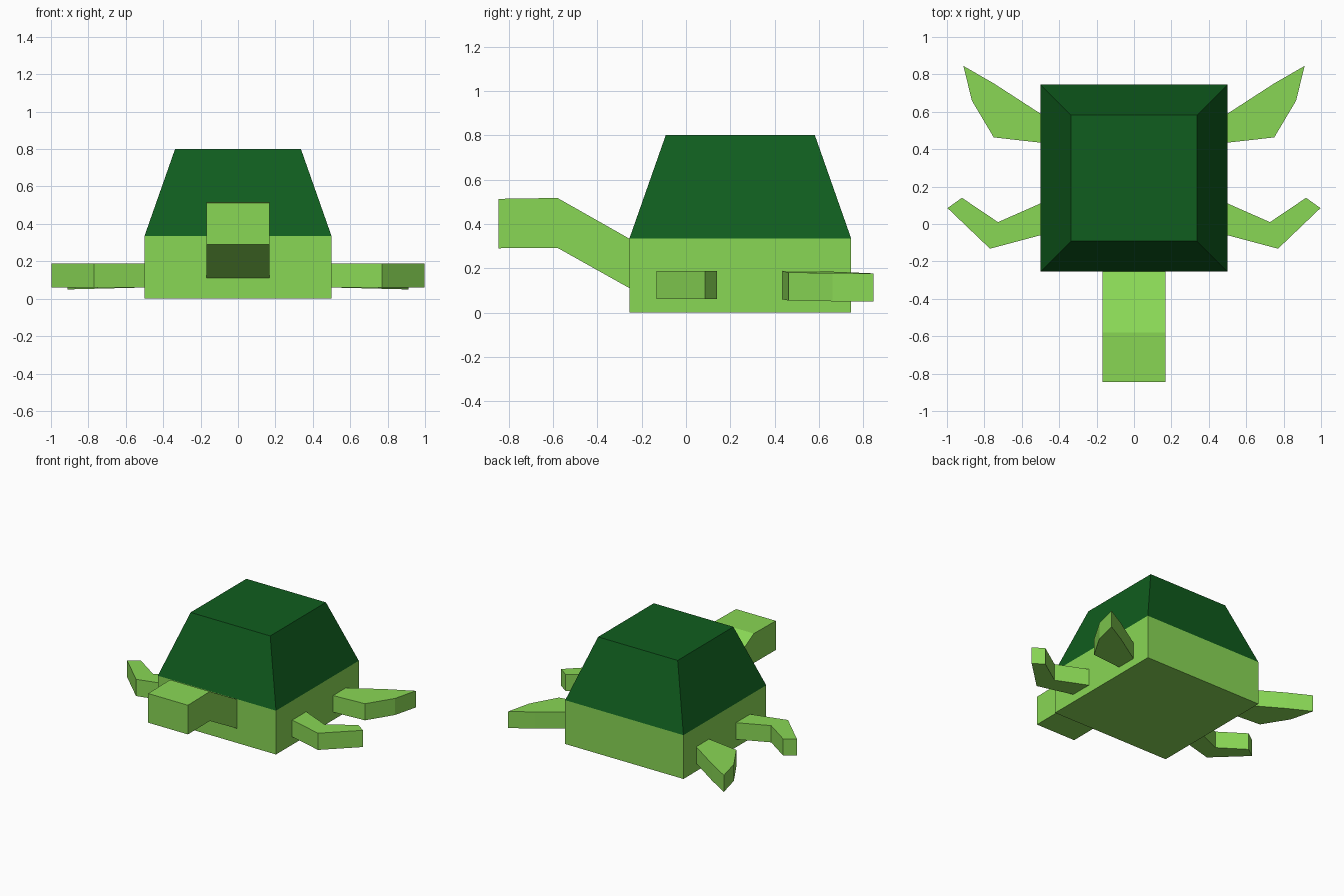
import bpy, bmesh
from mathutils import Vector

if "Cube" in bpy.data.objects:
    bpy.data.objects.remove(bpy.data.objects["Cube"])


def material(name, colour):
    mat = bpy.data.materials.new(name)
    mat.diffuse_color = (*colour, 1)
    mat.use_nodes = True
    mat.node_tree.nodes["Principled BSDF"].inputs["Base Color"].default_value = mat.diffuse_color
    return mat


SKIN = material("skin_green", (0.25, 0.68, 0.09))
SHELL = material("shell_green", (0.005, 0.11, 0.013))


def prism(name, outline, offset, mat, top_scale=1.0, mirror=False):
    """Extrude a 3D outline along an offset, optionally tapering the end."""
    bm = bmesh.new()
    base = bm.faces.new([bm.verts.new(p) for p in outline])
    res = bmesh.ops.extrude_face_region(bm, geom=[base], use_keep_orig=True)
    end = [v for v in res["geom"] if isinstance(v, bmesh.types.BMVert)]
    centre = sum((v.co for v in end), Vector()) / len(end)
    for v in end:
        v.co = centre + (v.co - centre) * top_scale + Vector(offset)
    bmesh.ops.recalc_face_normals(bm, faces=bm.faces)
    mesh = bpy.data.meshes.new(name)
    bm.to_mesh(mesh)
    bm.free()
    mesh.materials.append(mat)
    obj = bpy.data.objects.new(name, mesh)
    bpy.context.collection.objects.link(obj)
    if mirror:
        obj.modifiers.new("mirror", 'MIRROR').use_axis[0] = True
    return obj


# Body block and tapered shell
def square(z):
    return [(-0.5, -0.255, z), (0.5, -0.255, z), (0.5, 0.745, z), (-0.5, 0.745, z)]


prism("body", square(0), (0, 0, 0.335), SKIN)
prism("shell", square(0.335), (0, 0, 0.465), SHELL, top_scale=0.673)

# Neck and head from one side profile (y, z)
side = [(-0.255, 0.11), (-0.255, 0.333), (-0.58, 0.517),
        (-0.845, 0.513), (-0.845, 0.29), (-0.58, 0.292)]
prism("neck_and_head", [(-0.168, y, z) for y, z in side], (0.336, 0, 0), SKIN)

# Front flippers, bent forward
front = [(0.5, 0.11), (0.727, 0.01), (0.92, 0.14),
         (0.997, 0.085), (0.77, -0.132), (0.5, -0.06)]
prism("front_legs", [(x, y, 0.06) for x, y in front], (0, 0, 0.128), SKIN, mirror=True)

# Rear flippers, swept back and drooping slightly
rear = [(0.5, 0.59), (0.75, 0.752), (0.912, 0.845),
        (0.867, 0.66), (0.75, 0.463), (0.5, 0.435)]
prism("rear_legs", [(x, y, 0.06 - 0.025 * (x - 0.5)) for x, y in rear],
      (0, 0, 0.127), SKIN, mirror=True)
